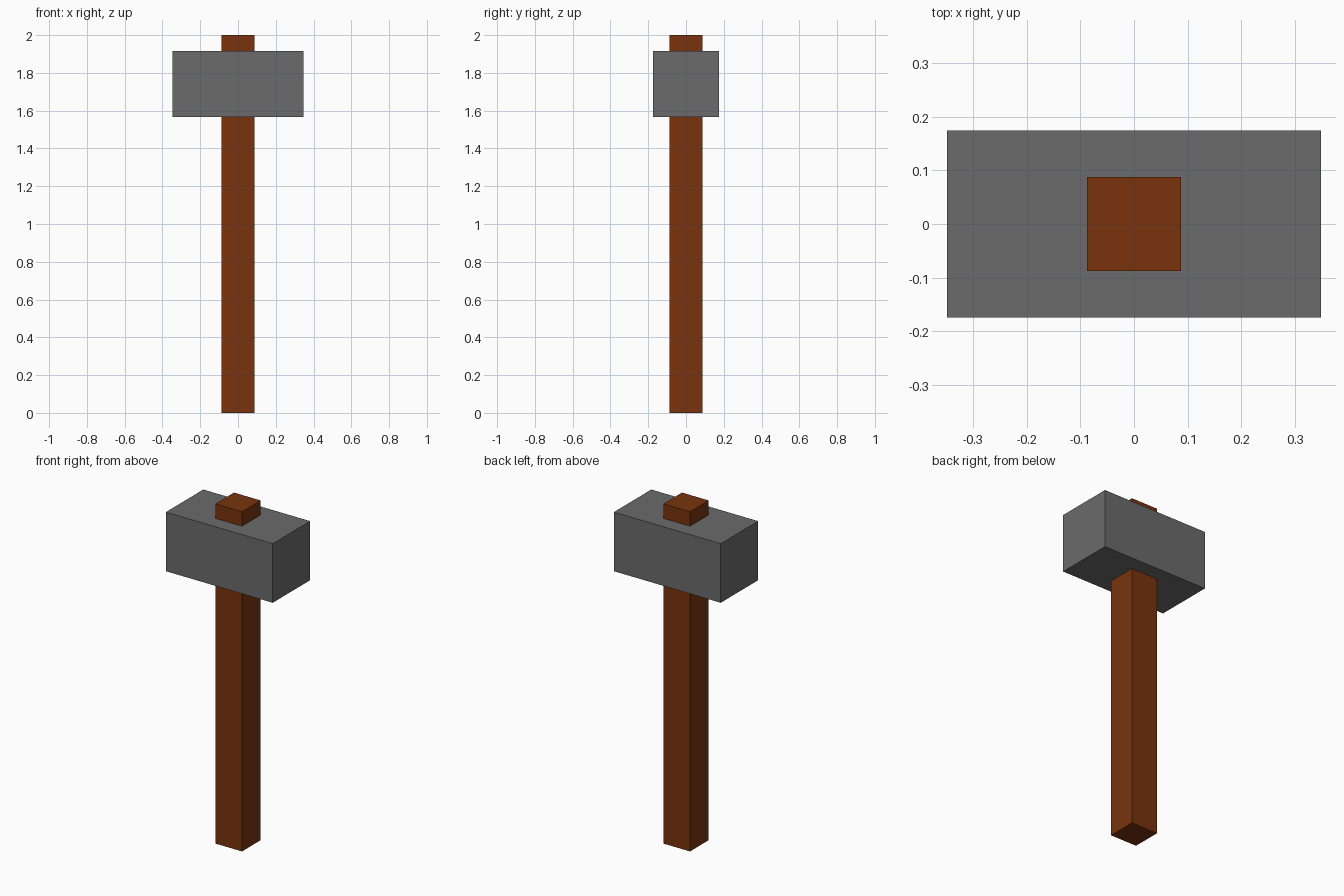
import bpy

cube = bpy.data.objects.get("Cube")
if cube:
    bpy.data.objects.remove(cube, do_unlink=True)


def make_material(name, rgb):
    mat = bpy.data.materials.new(name)
    mat.use_nodes = True
    mat.diffuse_color = (*rgb, 1)
    mat.node_tree.nodes["Principled BSDF"].inputs["Base Color"].default_value = (*rgb, 1)
    return mat


def add_box(name, size, z_bottom, mat):
    """Flat-shaded box centred on the z axis, with its base at z_bottom."""
    bpy.ops.mesh.primitive_cube_add(size=1, location=(0, 0, z_bottom + size[2] / 2))
    obj = bpy.context.object
    obj.name = obj.data.name = name
    obj.scale = size
    bpy.ops.object.transform_apply(location=False, rotation=False, scale=True)
    obj.data.materials.append(mat)
    return obj


wood = make_material("brown wood", (0.188, 0.034, 0.004))
metal = make_material("grey metal", (0.147, 0.147, 0.147))

# Square handle running through the block head
add_box("handle", (0.174, 0.174, 2.0), 0.0, wood)
add_box("hammer_head", (0.696, 0.348, 0.348), 1.567, metal)
